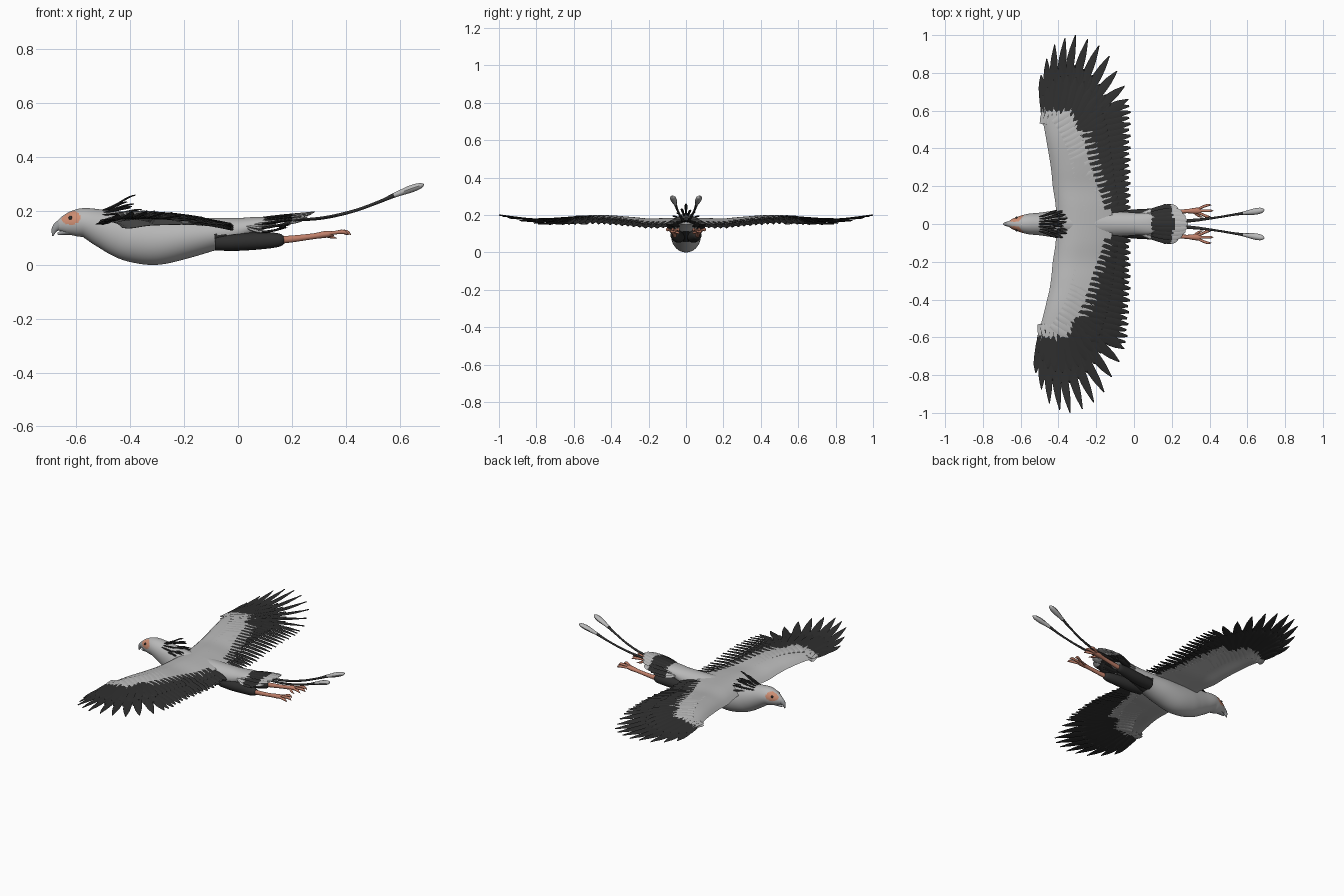
import bpy, bmesh, math, random
from mathutils import Vector

random.seed(4)
if "Cube" in bpy.data.objects:
    bpy.data.objects.remove(bpy.data.objects["Cube"])


def material(name, r, g, b):
    m = bpy.data.materials.new(name)
    m.use_nodes = True
    m.diffuse_color = (r, g, b, 1)
    node = m.node_tree.nodes["Principled BSDF"]
    node.inputs["Base Color"].default_value = (r, g, b, 1)
    node.inputs["Roughness"].default_value = 0.8
    return m


GREY = material("pale grey plumage", .48, .48, .48)
DARK = material("black plumage", .028, .028, .028)
FACE = material("orange face skin", .62, .27, .17)
LEG = material("pink leg skin", .52, .21, .14)
BEAK = material("beak grey", .33, .34, .35)


def smooth_rows(rows, steps):
    """Catmull-Rom subdivision of rows of numbers."""
    out = []
    for i in range(len(rows) - 1):
        a, b, c, d = (rows[max(i - 1, 0)], rows[i], rows[i + 1],
                      rows[min(i + 2, len(rows) - 1)])
        for k in range(steps):
            t = k / steps
            out.append([.5 * (2 * q + (r - p) * t + (2 * p - 5 * q + 4 * r - s) * t * t
                              + (3 * q - p - 3 * r + s) * t ** 3)
                        for p, q, r, s in zip(a, b, c, d)])
    return out + [list(rows[-1])]


def bridge(bm, rings):
    """Skin a list of point rings and cap both ends."""
    rings = [[bm.verts.new(p) for p in ring] for ring in rings]
    n = len(rings[0])
    for a, b in zip(rings, rings[1:]):
        for j in range(n):
            bm.faces.new((a[j], a[(j + 1) % n], b[(j + 1) % n], b[j]))
    bm.faces.new(rings[0])
    bm.faces.new(rings[-1][::-1])


def sweep(bm, rows, sides=12, steps=4, roll=0):
    """Elliptical sweep along rows of x, y, z, half width, half height."""
    rows = smooth_rows(rows, steps)
    pts = [Vector(r[:3]) for r in rows]
    rings = []
    for i, r in enumerate(rows):
        t = (pts[min(i + 1, len(pts) - 1)] - pts[max(i - 1, 0)]).normalized()
        side = t.cross(Vector((0, 0, 1))).normalized()
        up = side.cross(t)
        side, up = (side * math.cos(roll) + up * math.sin(roll),
                    up * math.cos(roll) - side * math.sin(roll))
        w, h = max(r[3], .0008), max(r[4], .0008)
        rings.append([pts[i] + side * w * math.cos(a) + up * h * math.sin(a)
                      for a in (math.tau * k / sides for k in range(sides))])
    bridge(bm, rings)


def finish(name, bm, mats, rule=None, angle=40):
    bmesh.ops.recalc_face_normals(bm, faces=bm.faces)
    if rule:
        for f in bm.faces:
            f.material_index = rule(f.calc_center_median())
    me = bpy.data.meshes.new(name)
    bm.to_mesh(me)
    bm.free()
    for m in mats:
        me.materials.append(m)
    ob = bpy.data.objects.new(name, me)
    bpy.context.collection.objects.link(ob)
    bpy.ops.object.select_all(action="DESELECT")
    ob.select_set(True)
    bpy.context.view_layer.objects.active = ob
    bpy.ops.object.shade_smooth_by_angle(angle=math.radians(angle))


# Body and head: x, centre z, half width, half height
BODY = [(-.668, .145, .012, .018), (-.64, .15, .029, .036), (-.6, .155, .044, .05),
        (-.56, .155, .054, .056), (-.5, .135, .06, .071), (-.44, .115, .068, .085),
        (-.38, .098, .076, .09), (-.3, .09, .08, .09), (-.2, .1, .078, .078),
        (-.1, .113, .068, .062), (0, .128, .06, .047), (.08, .152, .055, .027),
        (.14, .162, .045, .012)]


def body_colour(c):
    if ((c.x + .621) / .036) ** 2 + ((c.z - .175) / .026) ** 2 < 1 and abs(c.y) > .012:
        return 2
    return 1 if (c.x > -.085 and c.z < .112) else 0


bm = bmesh.new()
sweep(bm, [(x, 0, z, w, h) for x, z, w, h in BODY], 56, 9)
finish("body", bm, [GREY, DARK, FACE], body_colour)

# Hooked beak
bm = bmesh.new()
sweep(bm, [(-.638, 0, .15, .022, .024), (-.664, 0, .146, .015, .019),
           (-.681, 0, .131, .009, .012), (-.688, 0, .107, .002, .002)], 14, 5)
sweep(bm, [(-.625, 0, .125, .02, .014), (-.65, 0, .12, .012, .01),
           (-.67, 0, .114, .004, .004)], 12, 4)
finish("beak", bm, [BEAK])

# Eyes
bm = bmesh.new()
for s in (-1, 1):
    r = bmesh.ops.create_uvsphere(bm, u_segments=12, v_segments=8, radius=.007)
    bmesh.ops.translate(bm, verts=r["verts"], vec=(-.622, s * .032, .174))
finish("eyes", bm, [DARK])

# Crest plumes on the nape
bm = bmesh.new()
for layer, (z0, rise, length, n) in enumerate([(.2, .05, .12, 7), (.185, .02, .13, 8)]):
    for i in range(n):
        a = 2 * i / (n - 1) - 1
        L = length * random.uniform(.8, 1.1)
        lift = rise * random.uniform(.5, 1.35) - .02 * abs(a)
        x, y, z = -.51 + .02 * layer, a * .035, z0 - .015 * a * a
        sweep(bm, [(x, y, z, .004, .003), (x + L * .4, y * 1.35, z + lift * .35, .006, .004),
                   (x + L * .8, y * 1.8, z + lift * .85, .008, .004),
                   (x + L, y * 2.05, z + lift, .002, .002)], 6, 3)
finish("crest", bm, [DARK])

# Wing plan: span, leading edge, end of coverts, height
PLAN = smooth_rows([(0, -.41, -.1, .152), (.1, -.415, -.13, .152), (.2, -.43, -.16, .15),
                    (.3, -.44, -.19, .16), (.45, -.465, -.23, .172), (.58, -.488, -.3, .171),
                    (.62, -.485, -.36, .169), (.8, -.5, -.4, .163), (1, -.5, -.4, .186)], 6)


def plan(y):
    for a, b in zip(PLAN, PLAN[1:]):
        if y <= b[0]:
            t = (y - a[0]) / (b[0] - a[0])
            return [p + (q - p) * t for p, q in zip(a, b)][1:]
    return PLAN[-1][1:]


def wing_z(x, y):
    lead, _, z = plan(y)
    u = min(max((x - lead) / (-.02 - lead), 0), 1)
    return z + .014 - (.3 if u < .3 else .07) * (u - .3) ** 2


LONG = (.6, .8, 1, 1, .95, .7, .1)
BLUNT = (.6, .85, 1, 1, 1, .85, .25)
TIPS = [(-.03, .66), (-.05, .73), (-.09, .81), (-.13, .89), (-.185, .945), (-.245, .98),
        (-.31, 1), (-.365, .985), (-.42, .95), (-.462, .875), (-.492, .79)]


def build_wing(side, name):
    def place(x, y, z):
        t = min(max((y - .35) / .4, 0), 1)
        return (x - (.028 * t if side < 0 else 0), side * y, z)

    def feather(bm, root, tip, width, lift=0, shape=LONG, roll=.1, bend=0):
        rows = []
        for i, k in enumerate(shape):
            t = i / (len(shape) - 1)
            x = root[0] + (tip[0] - root[0]) * t
            y = root[1] + (tip[1] - root[1]) * t + bend * math.sin(math.pi * t)
            rows.append((*place(x, y, wing_z(x, y) + lift * (1 - .6 * t)), width * k, .0035))
        sweep(bm, rows, 4, 2, roll * side)

    # Covert-covered arm
    arm = bmesh.new()
    rings, n = [], 14
    for i in range(32):
        y = .61 * i / 31
        lead, end, _ = plan(y)
        taper = 1 - .6 * (i / 31) ** 3
        ring = []
        for k in range(2 * n):
            u, s = (k / n, 1) if k <= n else (2 - k / n, -1)
            x = lead + (end - lead) * u
            half = (.034 * math.sqrt(u) * (1 - u) + .005 * min(1, u * 6)) * taper
            ring.append(place(x, y, wing_z(x, y) + s * half))
        rings.append(ring)
    bridge(arm, rings)
    # Overlapping rows of small coverts, above and below
    for back, count in ((0, 24), (.055, 20)):
        for i in range(count):
            y = .09 + .48 * i / (count - 1)
            end = plan(y)[1] - back
            out = .015 + .03 * y
            for s in (1, -1):
                feather(arm, (end - .08, y - out), (end + random.uniform(.005, .025), y + out),
                        .017, s * (.007 + back * .12), BLUNT)
    for i in range(9):
        x = -.47 + .15 * i / 8
        for s in (1, -1):
            feather(arm, (x - .02, .53), (x + .01, random.uniform(.61, .635)), .016,
                    s * .008, BLUNT)
    finish(name + "_wing_coverts", arm, [GREY])

    # Flight feathers
    bm = bmesh.new()
    for i in range(18):
        y = .085 + .5 * i / 17
        end = plan(y)[1]
        feather(bm, (end - .08, y - .015), (-.018 - .008 * (i % 2), y + .035 * i / 17 + .005),
                .021, 0, BLUNT, .16)
        feather(bm, (end - .05, y), (end * .5 - .02, y + .03), .019, .006, BLUNT, .16)
    n = len(TIPS) - 1
    for i, tip in enumerate(TIPS):
        t = i / n
        root = (-.29 - .18 * t, .5 + .05 * t)
        feather(bm, root, tip, .027 - .006 * t, 0, LONG, .14, .01 * (1 - t))
        for s, reach in ((1, .55), (-1, .62)):
            mid = [a + (b - a) * reach for a, b in zip(root, tip)]
            feather(bm, root, mid, .027 - .007 * t, s * .006, BLUNT, .14)
        if i < n:
            nxt = [(a + b) / 2 for a, b in zip(tip, TIPS[i + 1])]
            base = (root[0] - .09 / n, root[1])
            gap = [a + (b - a) * .68 for a, b in zip(base, nxt)]
            feather(bm, base, gap, .026 - .006 * t, -.003, LONG)
    finish(name + "_wing_flight_feathers", bm, [DARK])


build_wing(-1, "left")
build_wing(1, "right")

# Banded tail fan with drooping edges
bm = bmesh.new()
for layer in range(2):
    for i in range(9):
        a = i / 4 - 1
        x1 = .285 - .05 * a * a - .045 * layer
        droop = .035 * a * a + .014 * layer
        sweep(bm, [(0, a * .03, .155, .012, .006), (.08, a * .06, .172 - droop, .017, .005),
                   (.16, a * .082, .183 - droop, .02, .004),
                   (x1 - .03, a * .085, .192 - droop, .019, .004),
                   (x1, a * .075, .197 - droop, .005, .002)], 6, 7, .1 * a)
finish("tail_fan", bm, [GREY, DARK],
       lambda c: 1 if .075 + .2 * abs(c.y) < c.x < .215 - .2 * abs(c.y) else 0)

# Two long tail streamers with pale spoon tips
bm = bmesh.new()
for s in (-1, 1):
    sweep(bm, [(.16, s * .012, .165, .012, .005), (.3, s * .018, .172, .009, .006),
               (.42, s * .032, .197, .006, .006), (.52, s * .048, .232, .006, .006),
               (.58, s * .057, .258, .009, .009), (.64, s * .066, .281, .017, .014),
               (.675, s * .072, .293, .014, .011), (.69, s * .075, .298, .003, .003)], 10, 6)
finish("tail_streamers", bm, [DARK, GREY], lambda c: 1 if c.x > .58 else 0)

# Trailing legs: feathered thighs, bare shanks, toes and claws
for s, name in ((-1, "left"), (1, "right")):
    bm = bmesh.new()
    sweep(bm, [(-.084, s * .036, .084, .032, .031), (0, s * .042, .085, .035, .033),
               (.1, s * .052, .09, .03, .031), (.155, s * .06, .092, .023, .024),
               (.172, s * .062, .093, .012, .012)], 20, 5)
    finish(name + "_thigh", bm, [DARK])
    bm = bmesh.new()
    sweep(bm, [(.15, s * .06, .092, .014, .015), (.2, s * .064, .096, .011, .013),
               (.28, s * .068, .106, .011, .011), (.325, s * .07, .113, .016, .013),
               (.355, s * .07, .116, .016, .01)], 14, 5)
    for spread, reach in ((-.03, .405), (0, .42), (.03, .41)):
        y = s * (.07 + spread)
        sweep(bm, [(.32, s * .07, .114, .007, .007), (.365, s * .07 + s * spread * .7, .12, .007, .007),
                   (reach - .018, y, .122, .007, .008), (reach, y, .111, .001, .001)], 10, 4)
    sweep(bm, [(.32, s * .06, .11, .007, .007), (.345, s * .042, .104, .006, .006),
               (.368, s * .035, .098, .001, .001)], 10, 4)
    finish(name + "_shank_and_foot", bm, [LEG])
